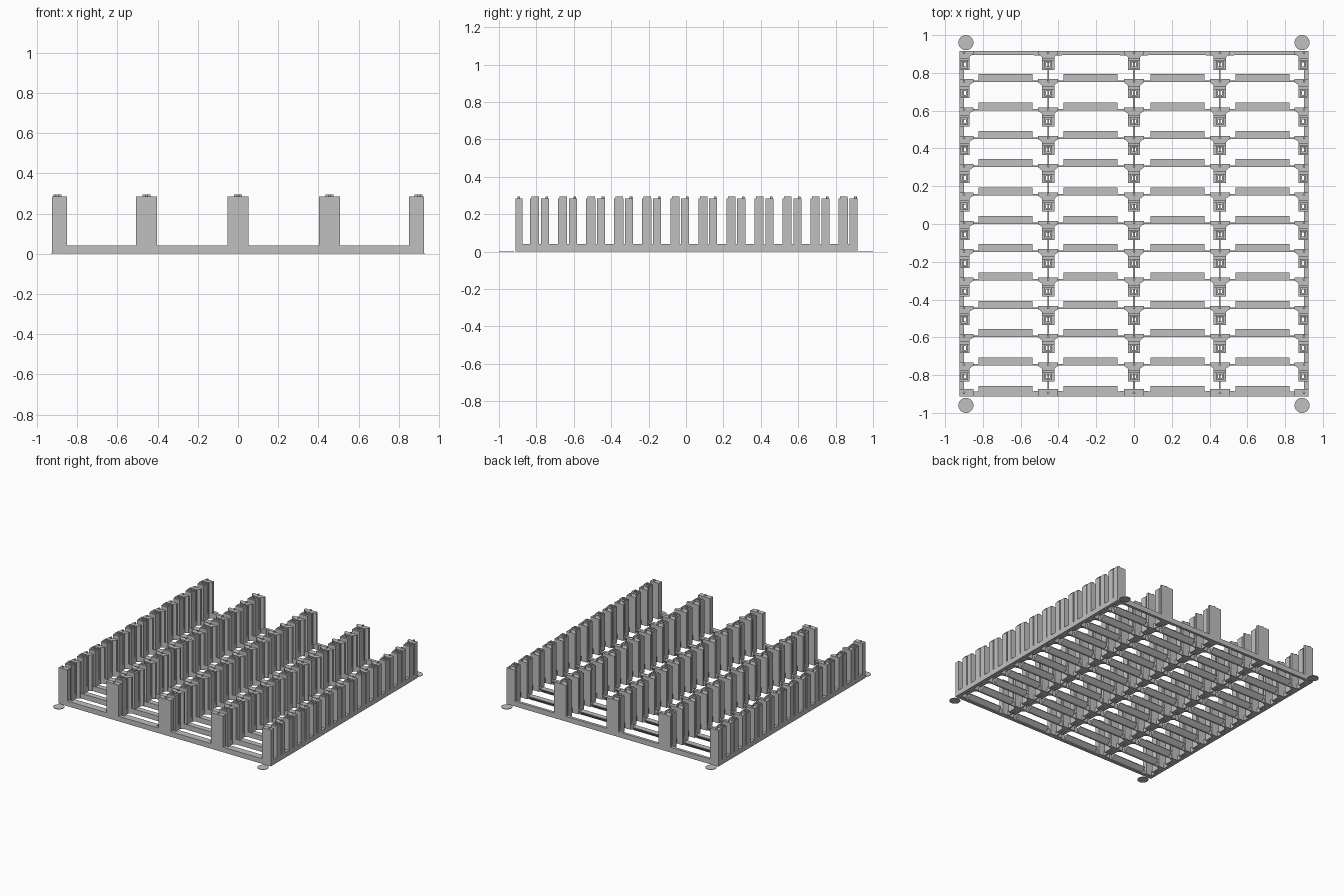
import bpy
import bmesh
import math

if "Cube" in bpy.data.objects:
    bpy.data.objects.remove(bpy.data.objects["Cube"])

mat = bpy.data.materials.new("plain grey")
mat.use_nodes = True
GREY = (0.53, 0.53, 0.53, 1)
mat.diffuse_color = GREY
mat.node_tree.nodes["Principled BSDF"].inputs["Base Color"].default_value = GREY

# Main dimensions
PITCH = 0.15
BASE = 0.04
TOP = 0.285
PEG = 0.295
SIDE = 0.925
FRONT, BACK = -0.912, 0.917
ROWS = [0.006 + PITCH * k for k in range(-6, 7)]
# Column centre, reach to the left and right at the wall, and at the stem
COLUMNS = [
    (-0.9, 0.025, 0.05, 0.025, 0.028),
    (-0.455, 0.053, 0.053, 0.033, 0.033),
    (0.0, 0.053, 0.053, 0.033, 0.033),
    (0.455, 0.053, 0.053, 0.033, 0.033),
    (0.9, 0.05, 0.025, 0.028, 0.025),
]


def prism(bm, pts, z0, z1):
    """Upright prism on a plan outline."""
    low = [bm.verts.new((x, y, z0)) for x, y in pts]
    high = [bm.verts.new((x, y, z1)) for x, y in pts]
    bm.faces.new(low[::-1])
    bm.faces.new(high)
    for i in range(len(pts)):
        j = (i + 1) % len(pts)
        bm.faces.new((low[i], low[j], high[j], high[i]))


def rect(x0, x1, y0, y1):
    return [(x0, y0), (x1, y0), (x1, y1), (x0, y1)]


def box(bm, x0, x1, y0, y1, z0, z1):
    prism(bm, rect(x0, x1, y0, y1), z0, z1)


def tube(bm, outer, inner, z0, z1):
    """Square tube open at both ends."""
    loops = [[bm.verts.new((x, y, z)) for x, y in pts]
             for pts, z in ((outer, z0), (outer, z1), (inner, z1), (inner, z0))]
    for a, b in zip(loops, loops[1:] + loops[:1]):
        for i in range(4):
            j = (i + 1) % 4
            bm.faces.new((a[i], a[j], b[j], b[i]))


def disc(bm, x, y, r, z0, z1, n):
    prism(bm, [(x + r * math.cos(2 * math.pi * i / n),
                y + r * math.sin(2 * math.pi * i / n)) for i in range(n)], z0, z1)


def finish(bm, name):
    bmesh.ops.recalc_face_normals(bm, faces=bm.faces)
    mesh = bpy.data.meshes.new(name)
    bm.to_mesh(mesh)
    bm.free()
    mesh.materials.append(mat)
    ob = bpy.data.objects.new(name, mesh)
    bpy.context.collection.objects.link(ob)
    return ob


# Outer frame with thickened column footings
bm = bmesh.new()
box(bm, -SIDE, SIDE, FRONT, FRONT + 0.024, 0, BASE)
box(bm, -SIDE, SIDE, BACK - 0.022, BACK, 0, BASE)
for s in (-1, 1):
    box(bm, min(s * 0.9, s * SIDE), max(s * 0.9, s * SIDE), FRONT, BACK, 0, BASE)
for c, *_ in COLUMNS[1:-1]:
    box(bm, c - 0.075, c + 0.075, BACK - 0.026, BACK, 0, BASE)
    box(bm, c - 0.075, c + 0.075, FRONT, FRONT + 0.028, 0, BASE)
finish(bm, "outer_frame")

# Thin cross walls and lengthwise webs
bm = bmesh.new()
for y in ROWS[1:-1]:
    box(bm, -SIDE, SIDE, y - 0.005, y + 0.003, 0, BASE)
for c, *_ in COLUMNS[1:-1]:
    box(bm, c - 0.004, c + 0.004, FRONT, BACK, 0, BASE)
finish(bm, "cross_walls")

# Support ledges, flat on top and sloping underneath
bm = bmesh.new()
for y in ROWS[:-1]:
    for a, b in zip(COLUMNS, COLUMNS[1:]):
        mid = (a[0] + b[0]) / 2
        mid += 0.003 if mid > 0 else -0.003
        ends = []
        for x in (mid - 0.143, mid + 0.143):
            ends.append([bm.verts.new((x, y + dy, z)) for dy, z in
                         ((0, 0.002), (0.037, BASE - 0.005), (0.037, BASE), (0, BASE))])
        left, right = ends
        bm.faces.new(left)
        bm.faces.new(right[::-1])
        for i in range(4):
            j = (i + 1) % 4
            bm.faces.new((left[i], right[i], right[j], left[j]))
finish(bm, "support_ledges")

# Flared posts standing on each wall, with a locating pin
bm = bmesh.new()
pins = bmesh.new()
for c, wl, wr, sl, sr in COLUMNS:
    for k, y in enumerate(ROWS):
        if k == 0:
            box(bm, c - wl, c + wr, FRONT, FRONT + 0.038, 0, TOP)
        else:
            back = y + 0.011
            prism(bm, [(c - wl, back), (c - wl, y - 0.007),
                       (c - (wl + sl) / 2, y - 0.013), (c - sl, y - 0.022),
                       (c - sl, y - 0.032), (c + sr, y - 0.032),
                       (c + sr, y - 0.022), (c + (wr + sr) / 2, y - 0.013),
                       (c + wr, y - 0.007), (c + wr, back)], 0, TOP)
        disc(pins, c, y, 0.007, TOP, PEG, 12)
finish(bm, "flared_posts")
finish(pins, "locating_pins")

# Hollow posts in front of each wall, with a raised square collar
bm = bmesh.new()
collars = bmesh.new()
for c, wl, wr, sl, sr in COLUMNS:
    mid = c + (sr - sl) / 2
    for y in ROWS[1:]:
        hy = y - 0.062
        hole = rect(mid - 0.01, mid + 0.01, hy - 0.01, hy + 0.01)
        tube(bm, rect(c - sl, c + sr, y - 0.09, y - 0.041), hole, 0, TOP)
        box(bm, c - sl, c + sr, y - 0.041, y - 0.032, 0, BASE)
        tube(collars, rect(mid - 0.02, mid + 0.02, hy - 0.02, hy + 0.02),
             hole, TOP, PEG)
finish(bm, "hollow_posts")
finish(collars, "square_collars")

# Thin round corner pads
bm = bmesh.new()
for x in (-0.89, 0.89):
    for y in (-0.96, 0.96):
        disc(bm, x, y, 0.04, 0, 0.004, 32)
finish(bm, "corner_pads")
